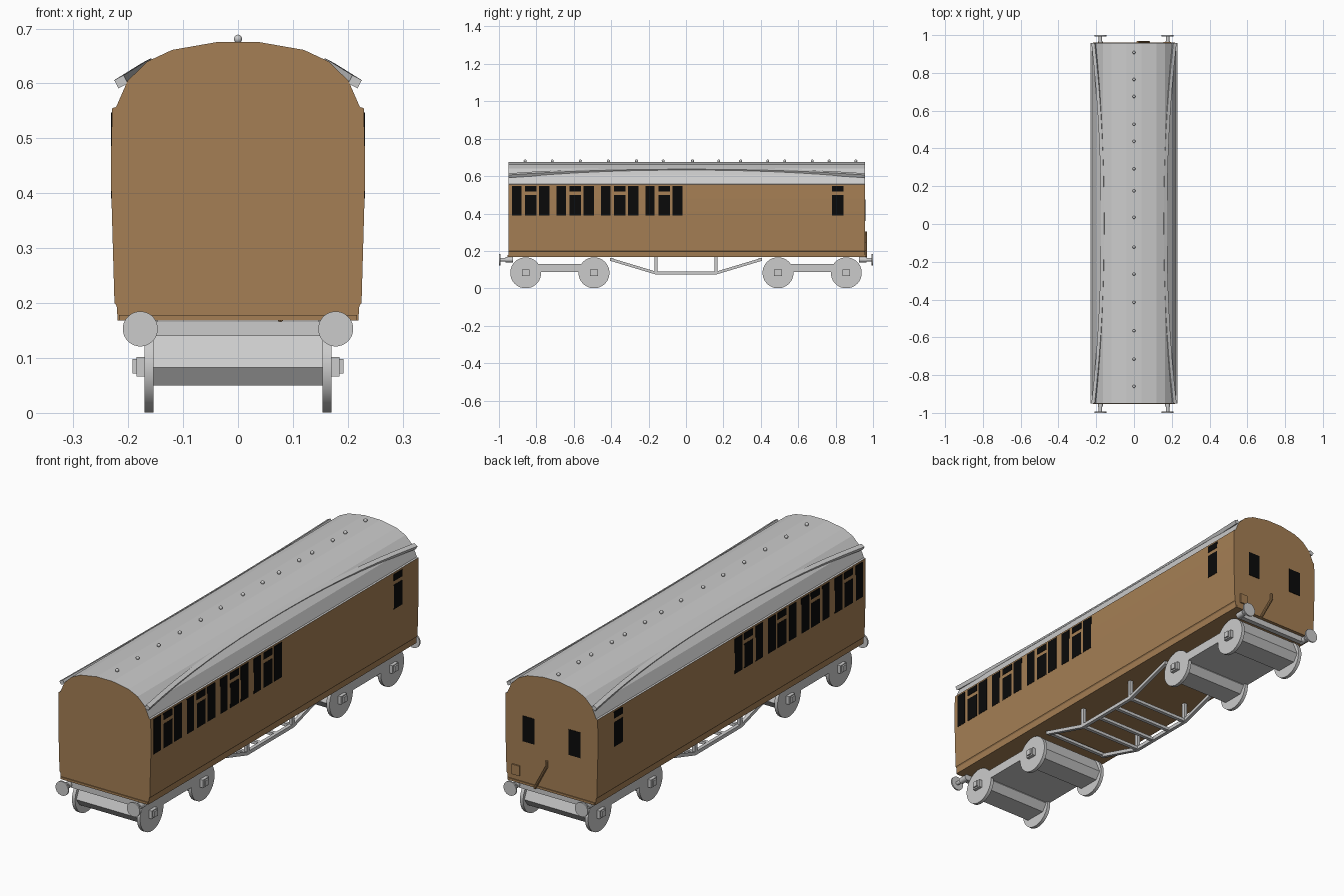
import bpy, bmesh, math
from mathutils import Vector

if "Cube" in bpy.data.objects:
    bpy.data.objects.remove(bpy.data.objects["Cube"])


def material(name, rgb):
    m = bpy.data.materials.new(name)
    m.diffuse_color = (*rgb, 1)
    m.use_nodes = True
    m.node_tree.nodes["Principled BSDF"].inputs["Base Color"].default_value = m.diffuse_color
    return m


TAN = material("tan_paint", (0.376, 0.212, 0.089))
BLACK = material("dark_glass", (0.003, 0.003, 0.003))


def make(name, verts, faces, mat=None):
    me = bpy.data.meshes.new(name)
    me.from_pydata(verts, [], faces)
    ob = bpy.data.objects.new(name, me)
    bpy.context.collection.objects.link(ob)
    if mat:
        me.materials.append(mat)
    bm = bmesh.new()
    bm.from_mesh(me)
    bmesh.ops.recalc_face_normals(bm, faces=bm.faces)
    bm.to_mesh(me)
    bm.free()
    return ob


def box(name, lo, hi, mat=None):
    lo, hi = [min(p) for p in zip(lo, hi)], [max(p) for p in zip(lo, hi)]
    v = [(x, y, z) for x in (lo[0], hi[0]) for y in (lo[1], hi[1]) for z in (lo[2], hi[2])]
    f = [(0, 1, 3, 2), (4, 6, 7, 5), (0, 4, 5, 1), (2, 3, 7, 6), (0, 2, 6, 4), (1, 5, 7, 3)]
    return make(name, v, f, mat)


def sweep(name, rings, mat=None):
    """Joins a row of matching closed rings into a capped solid."""
    n = len(rings[0])
    v = [p for r in rings for p in r]
    f = [(k * n + i, k * n + (i + 1) % n, (k + 1) * n + (i + 1) % n, (k + 1) * n + i)
         for k in range(len(rings) - 1) for i in range(n)]
    f += [tuple(range(n)), tuple(range(len(v) - n, len(v)))]
    return make(name, v, f, mat)


def cylinder(name, a, b, r, sides=24, mat=None):
    a, b = Vector(a), Vector(b)
    q = (b - a).to_track_quat('Z', 'Y')
    ring = [q @ Vector((r * math.cos(t), r * math.sin(t), 0))
            for t in (2 * math.pi * (i + 0.5) / sides for i in range(sides))]
    ob = sweep(name, [[a + p for p in ring], [b + p for p in ring]], mat)
    if sides > 8:
        bpy.context.view_layer.objects.active = ob
        bpy.ops.object.select_all(action='DESELECT')
        ob.select_set(True)
        bpy.ops.object.shade_smooth_by_angle()
    return ob


# Carriage body (sides, floor, full-height ends) and roof skin from one profile
Y0, Y1 = -0.95, 0.957
side = [(0.219, 0.168), (0.221, 0.195), (0.225, 0.2), (0.231, 0.41), (0.231, 0.48), (0.229, 0.555)]
roof = [(0.229, 0.555), (0.222, 0.557), (0.201, 0.605), (0.165, 0.64), (0.12, 0.661), (0.04, 0.675)]
half = side + roof[1:]
prof = half + [(-x, z) for x, z in reversed(half)]
n, s = len(prof), len(side)
verts = [(x, y, z) for y in (Y0, Y1) for x, z in prof]
body_faces = [(i, (i + 1) % n, (i + 1) % n + n, i + n) for i in range(n) if i < s - 1 or i >= n - s]
body_faces += [tuple(range(n)), tuple(range(n, 2 * n))]
make("carriage_body", verts, body_faces, TAN)
rp = roof + [(-x, z) for x, z in reversed(roof)]
m = len(rp)
make("roof", [(x, y, z) for y in (Y0, Y1) for x, z in rp],
     [(i, i + 1, i + 1 + m, i + m) for i in range(m - 1)])

# Arched rain strips along both roof edges
for sx in (-1, 1):
    rings = []
    for k in range(17):
        y = Y0 + (Y1 - Y0) * k / 16
        t = abs(k / 8 - 1) ** 2.2
        cx, cz = 0.163 + 0.05 * t, 0.634 - 0.031 * t
        a, b = Vector((0.0085, -0.0045)), Vector((0.004, 0.0075))
        rings.append([(sx * (cx + d.x), y, cz + d.y) for d in (a + b, a - b, -a - b, b - a)])
    sweep("rain_strip", rings)

# Roof lamp tops
for y in (-0.86, -0.715, -0.565, -0.415, -0.265, -0.122, 0.035, 0.175, 0.292, 0.437, 0.528, 0.675, 0.765, 0.908):
    bpy.ops.mesh.primitive_uv_sphere_add(segments=10, ring_count=6, radius=0.008, location=(0, y, 0.681))
    bpy.context.object.name = "roof_vent"
    bpy.ops.object.shade_smooth()

# Side windows: compartments of tall / door / tall, plus one rear door
for sx in (-1, 1):
    def pane(y0, y1, z0, z1):
        box("side_window", (sx * 0.22, y0, z0), (sx * 0.2316, y1, z1), BLACK)

    def door(y):
        pane(y, y + 0.062, 0.39, 0.5)
        pane(y, y + 0.062, 0.517, 0.547)

    for i in range(4):
        y = -0.93 + i * 0.2375
        pane(y, y + 0.05, 0.39, 0.547)
        door(y + 0.07)
        pane(y + 0.145, y + 0.2, 0.39, 0.547)
    door(0.78)
    # Rear end windows
    box("end_window", (sx * 0.085, 0.94, 0.36), (sx * 0.145, Y1 + 0.002, 0.475), BLACK)

# End sills, rear box and rear pipe
box("front_sill", (-0.217, Y0 - 0.004, 0.168), (0.217, Y0 + 0.02, 0.178), TAN)
box("rear_sill", (-0.217, Y1 - 0.02, 0.168), (0.217, Y1 + 0.004, 0.178), TAN)
box("rear_step_box", (0.157, 0.94, 0.2), (0.195, Y1 + 0.006, 0.245), TAN)
pipe = [(0.02, 0.963, 0.305), (0.02, 0.963, 0.28), (0.08, 0.963, 0.167)]
for a, b in zip(pipe, pipe[1:]):
    cylinder("rear_pipe", a, b, 0.006, 8, TAN)

# Buffers and buffer beams
for sy in (-1, 1):
    box("buffer_beam", (-0.17, sy * 0.925, 0.14), (0.17, sy * 0.948, 0.166))
    for sx in (-1, 1):
        x, z = sx * 0.178, 0.153
        cylinder("buffer_socket", (x, sy * 0.925, z), (x, sy * 0.965, z), 0.014, 16)
        cylinder("buffer_shank", (x, sy * 0.96, z), (x, sy * 0.995, z), 0.009, 16)
        cylinder("buffer_head", (x, sy * 0.993, z), (x, sy, z), 0.032, 24)

# Bogies: frame, axle drums, wheels and axle boxes
for sy in (-1, 1):
    box("bogie_frame", (-0.17, sy * 0.49, 0.088), (0.17, sy * 0.855, 0.13))
    for yc in (0.492, 0.857):
        y = sy * yc
        drum = [(-0.05, 0.05), (0.05, 0.05), (0.074, 0.083), (0.045, 0.15), (-0.045, 0.15), (-0.074, 0.083)]
        sweep("axle_drum", [[(x, y + a, z) for a, z in drum] for x in (-0.166, 0.166)])
        for sx in (-1, 1):
            cylinder("wheel", (sx * 0.154, y, 0.083), (sx * 0.17, y, 0.083), 0.083, 28)
            box("axle_box", (sx * 0.165, y - 0.021, 0.066), (sx * 0.185, y + 0.021, 0.102))
            box("axle_cap", (sx * 0.18, y - 0.012, 0.072), (sx * 0.192, y + 0.012, 0.098))

# Underframe truss: bent side rails, posts and cross bars
path = [(-0.405, 0.155), (-0.165, 0.083), (0.165, 0.083), (0.405, 0.155)]
for sx in (-1, 1):
    x = sx * 0.155
    sweep("truss_rail", [[(x + dx, y, z + dz) for dx, dz in
                          ((-0.008, -0.008), (0.008, -0.008), (0.008, 0.008), (-0.008, 0.008))]
                         for y, z in path])
    for y in (-0.16, 0.16):
        box("truss_post", (x - 0.008, y - 0.008, 0.085), (x + 0.008, y + 0.008, 0.17))
for y, z in [(-0.395, 0.155), (-0.16, 0.083), (-0.055, 0.083), (0.055, 0.083), (0.16, 0.083), (0.395, 0.155)]:
    box("truss_cross_bar", (-0.155, y - 0.008, z - 0.007), (0.155, y + 0.008, z + 0.007))
